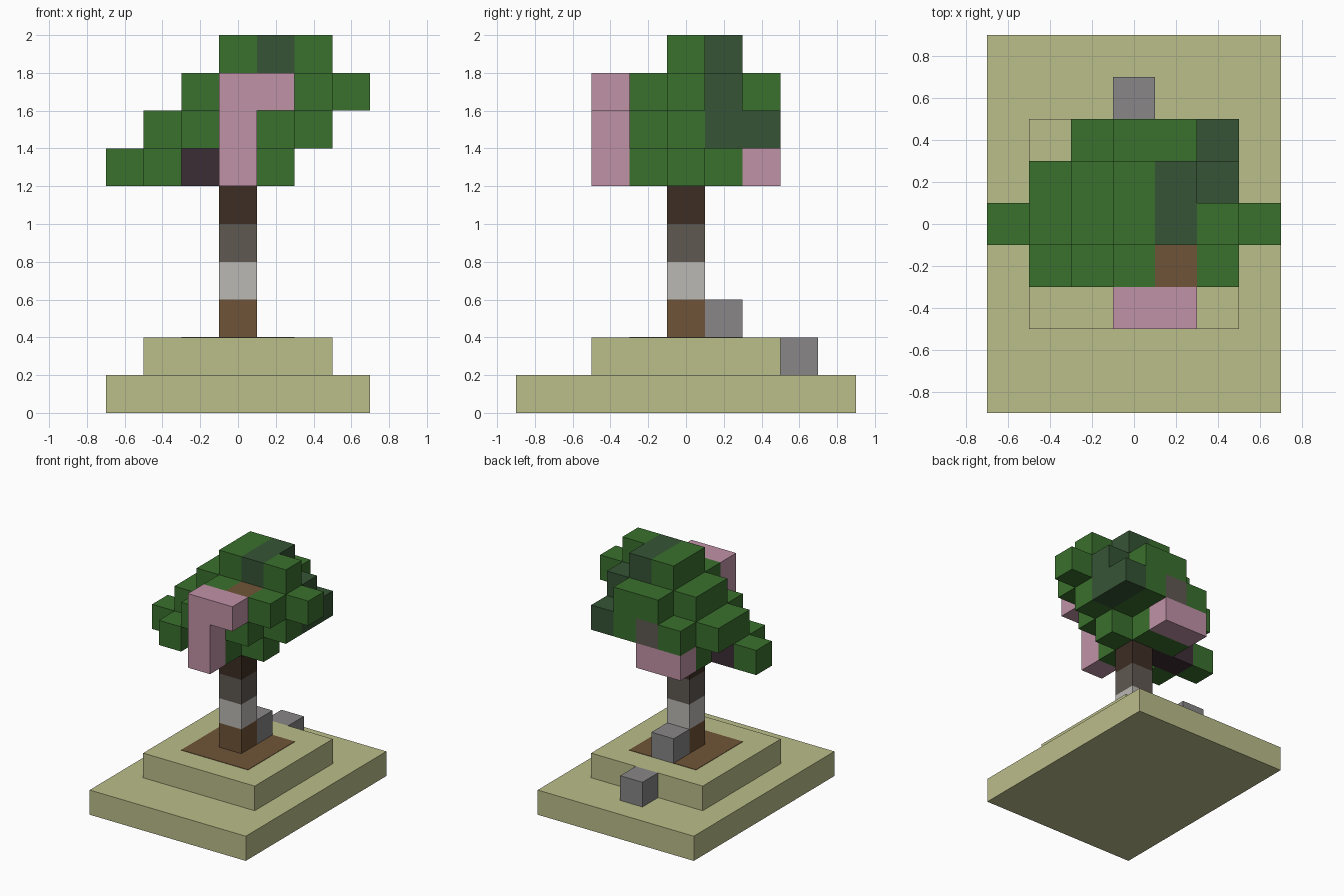
import bpy
import bmesh
from mathutils import Vector

if "Cube" in bpy.data.objects:
    bpy.data.objects.remove(bpy.data.objects["Cube"])

U = 0.2  # block size


def linear(c):
    c /= 255
    return c / 12.92 if c <= 0.04045 else ((c + 0.055) / 1.055) ** 2.4


def material(name, *rgb):
    m = bpy.data.materials.new(name)
    m.use_nodes = True
    colour = (*[linear(c) for c in rgb], 1)
    m.diffuse_color = colour
    m.node_tree.nodes["Principled BSDF"].inputs["Base Color"].default_value = colour
    return m


sand = material("sand", 187, 189, 138)
soil = material("soil brown", 112, 84, 56)
pale = material("pale bark", 186, 184, 180)
taupe = material("taupe bark", 95, 88, 81)
dark_bark = material("dark bark", 61, 45, 36)
stone = material("stone grey", 136, 134, 135)
green = material("leaf green", 58, 112, 45)
deep_green = material("deep green", 53, 84, 53)
pink = material("blossom pink", 192, 146, 166)
plum = material("plum bark", 60, 45, 54)


def new_object(name, bm, mat):
    mesh = bpy.data.meshes.new(name)
    bm.to_mesh(mesh)
    bm.free()
    mesh.materials.append(mat)
    obj = bpy.data.objects.new(name, mesh)
    bpy.context.collection.objects.link(obj)
    return obj


def box(name, mat, centre, size):
    bm = bmesh.new()
    bmesh.ops.create_cube(bm, size=1)
    bmesh.ops.scale(bm, vec=size, verts=bm.verts)
    bmesh.ops.translate(bm, vec=centre, verts=bm.verts)
    return new_object(name, bm, mat)


# Stepped base with a soil patch
box("base_lower_step", sand, (0, 0, U / 2), (7 * U, 9 * U, U))
box("base_upper_step", sand, (0, 0, 1.5 * U), (5 * U, 5 * U, U))
box("soil_patch", soil, (0, 0, 2 * U), (3 * U, 3 * U, 0.006))

# Trunk segments from the ground up
for i, (part, mat) in enumerate([("root", soil), ("pale", pale),
                                 ("taupe", taupe), ("dark", dark_bark)]):
    box("trunk_" + part, mat, (0, 0, (i + 2.5) * U), (U, U, U))

# Loose stones behind the trunk
box("upper_stone", stone, (0, U, 2.5 * U), (U, U, U))
box("lower_stone", stone, (0, 3 * U, 1.5 * U), (U, U, U))

# Crown layers, bottom to top; rows run back to front, columns along x
LAYERS = [
    ["..PP...",
     "..GG...",
     "GVV#G..",
     ".G.G...",
     "...P..."],
    ["..GTGD.",
     ".GGGGD.",
     ".GGGGG.",
     "..GGG..",
     "...P..."],
    ["...GG..",
     "..GGGD.",
     "..GGGGG",
     "...GBG.",
     "...PP.."],
    [".......",
     "...GD..",
     "...GDG.",
     ".......",
     "......."],
]
cells = {(c - 3, 2 - r, k + 6): ch
         for k, rows in enumerate(LAYERS)
         for r, row in enumerate(rows)
         for c, ch in enumerate(row) if ch != "."}


def blocks(name, mat, key):
    """Join all blocks with one key, keeping only their exposed faces."""
    bm = bmesh.new()
    for cell in [c for c, ch in cells.items() if ch == key]:
        centre = Vector(cell) + Vector((0, 0, 0.5))
        for axis in range(3):
            for sign in (-1, 1):
                n = Vector((0, 0, 0))
                n[axis] = sign
                if tuple(int(a + b) for a, b in zip(cell, n)) in cells:
                    continue
                u = Vector((0, 0, 0))
                u[(axis + 1) % 3] = 1
                v = n.cross(u)
                quad = [n + u + v, n - u + v, n - u - v, n + u - v]
                bm.faces.new([bm.verts.new((centre + q / 2) * U) for q in quad])
    bmesh.ops.remove_doubles(bm, verts=bm.verts, dist=0.001)
    new_object(name, bm, mat)


blocks("leaves", green, "G")
blocks("shaded_leaves", deep_green, "D")
blocks("blossoms", pink, "P")
blocks("side_branch", plum, "V")
blocks("back_branch", taupe, "T")
blocks("front_branch", soil, "B")
